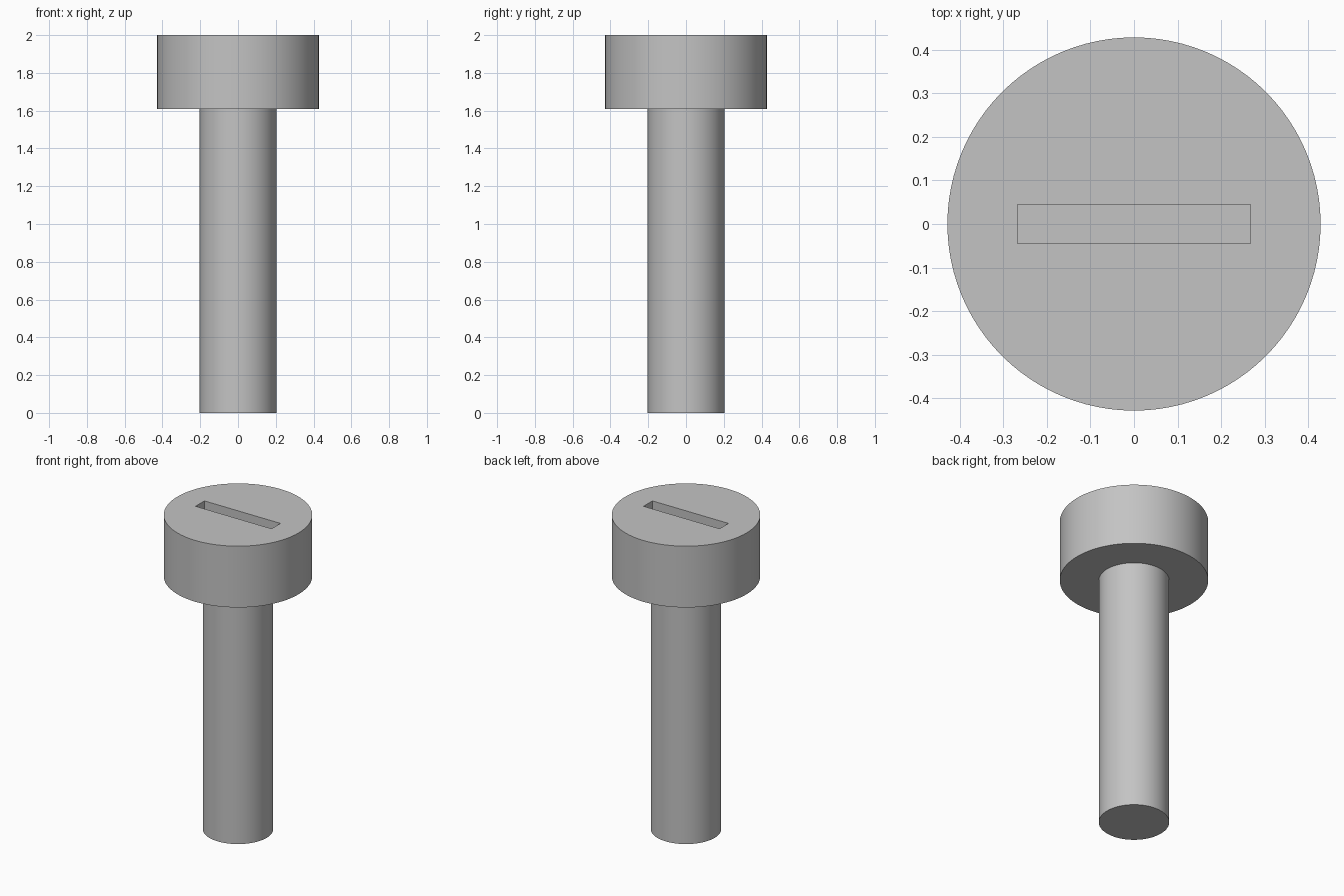
import bpy
import math

RADIUS_HEAD, RADIUS_SHANK = 0.428, 0.203
HEAD_BASE, TOP = 1.61, 2.0
SLOT_LENGTH, SLOT_WIDTH, SLOT_DEPTH = 0.535, 0.089, 0.2

default = bpy.data.objects.get("Cube")
if default:
    bpy.data.objects.remove(default, do_unlink=True)

grey = bpy.data.materials.new("steel grey")
grey.use_nodes = True
colour = (0.55, 0.55, 0.55, 1)
grey.diffuse_color = colour
grey.node_tree.nodes["Principled BSDF"].inputs["Base Color"].default_value = colour


def cylinder(name, radius, bottom, top):
    bpy.ops.mesh.primitive_cylinder_add(
        vertices=96, radius=radius, depth=top - bottom,
        location=(0, 0, (bottom + top) / 2))
    part = bpy.context.object
    part.name = name
    part.data.materials.append(grey)
    return part


def select_only(part):
    bpy.ops.object.select_all(action="DESELECT")
    part.select_set(True)
    bpy.context.view_layer.objects.active = part


# Shank and head
shank = cylinder("shank", RADIUS_SHANK, 0, HEAD_BASE)
head = cylinder("head", RADIUS_HEAD, HEAD_BASE, TOP)

# Driver slot cut into the top of the head
bpy.ops.mesh.primitive_cube_add(size=1, location=(0, 0, TOP))
cutter = bpy.context.object
cutter.name = "slot_cutter"
cutter.scale = (SLOT_LENGTH, SLOT_WIDTH, 2 * SLOT_DEPTH)
cutter.data.materials.append(grey)
cutter.hide_render = True
select_only(head)
slot = head.modifiers.new("slot", "BOOLEAN")
slot.operation = "DIFFERENCE"
slot.solver = "EXACT"
slot.object = cutter
bpy.ops.object.modifier_apply(modifier=slot.name)
bpy.data.objects.remove(cutter, do_unlink=True)

# Smooth walls with crisp rims
for part in (shank, head):
    select_only(part)
    bpy.ops.object.shade_smooth_by_angle(angle=math.radians(30))
